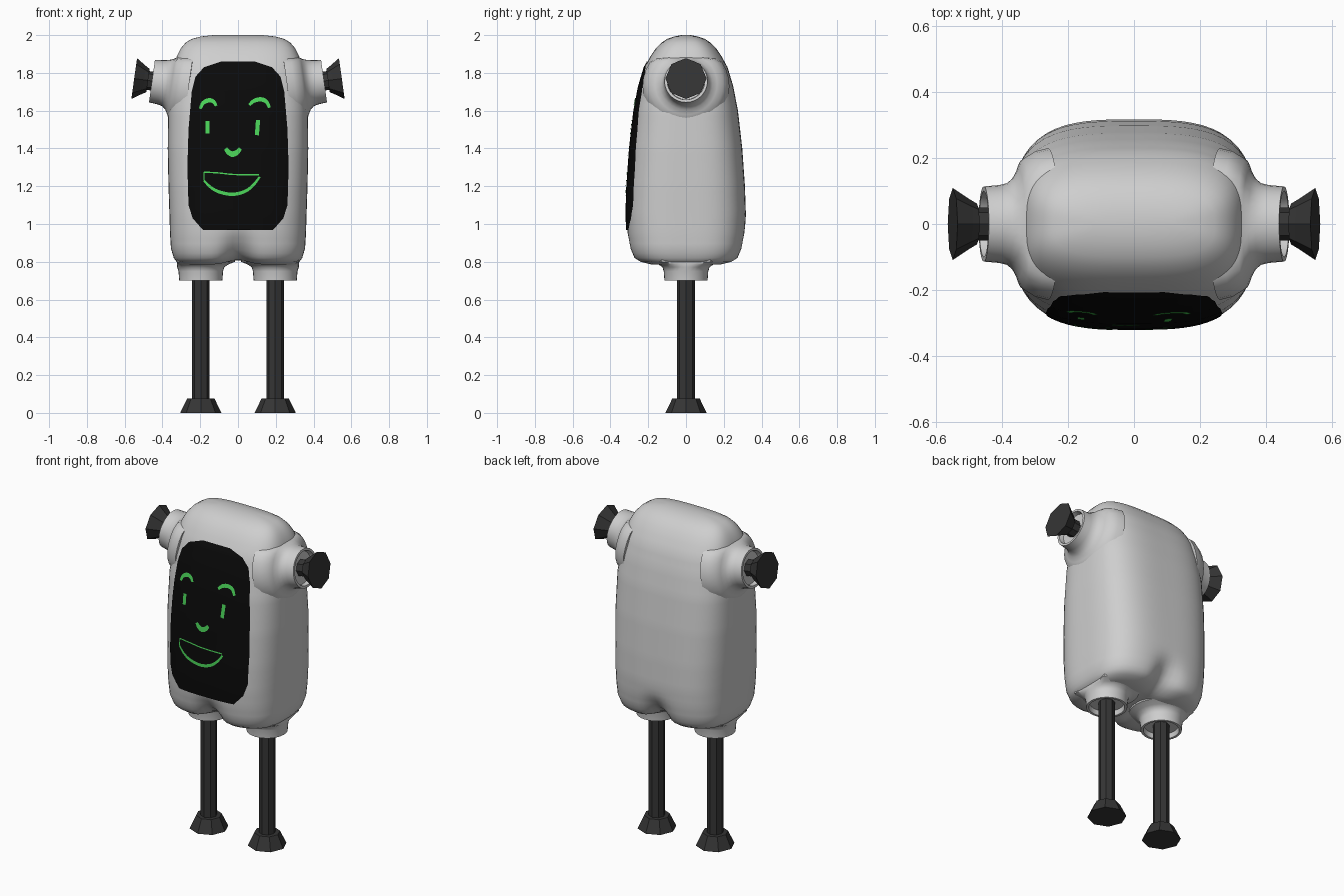
import bpy, bmesh, math
from mathutils import Matrix, Vector

if "Cube" in bpy.data.objects:
    bpy.data.objects.remove(bpy.data.objects["Cube"])


def material(name, rgb):
    m = bpy.data.materials.new(name)
    m.diffuse_color = (*rgb, 1)
    m.use_nodes = True
    m.node_tree.nodes["Principled BSDF"].inputs["Base Color"].default_value = m.diffuse_color
    return m


SHELL = material("light_grey", (0.62, 0.62, 0.62))
DARK = material("charcoal", (0.035, 0.035, 0.035))
GLASS = material("screen_black", (0.003, 0.003, 0.003))
GREEN = material("bright_green", (0.07, 0.66, 0.10))


def finish(bm, name, mat, angle=None, fix=True):
    if fix:
        bmesh.ops.recalc_face_normals(bm, faces=bm.faces)
    me = bpy.data.meshes.new(name)
    bm.to_mesh(me)
    bm.free()
    me.materials.append(mat)
    if angle:
        for p in me.polygons:
            p.use_smooth = True
        me.set_sharp_from_angle(angle=math.radians(angle))
    ob = bpy.data.objects.new(name, me)
    bpy.context.collection.objects.link(ob)
    return ob


def lerp_table(table, z):
    """Interpolate rows of (z, values...) sorted by rising z."""
    if z <= table[0][0]:
        return table[0][1:]
    for a, b in zip(table, table[1:]):
        if z <= b[0]:
            t = (z - a[0]) / (b[0] - a[0])
            return [p + (q - p) * t for p, q in zip(a[1:], b[1:])]
    return table[-1][1:]


def loft(bm, rings, caps=True):
    rows = [[bm.verts.new(p) for p in r] for r in rings]
    n = len(rows[0])
    for a, b in zip(rows, rows[1:]):
        for i in range(n):
            bm.faces.new((a[i], a[(i + 1) % n], b[(i + 1) % n], b[i]))
    if caps:
        bm.faces.new(rows[0][::-1])
        bm.faces.new(rows[-1])


def lathe(name, profile, sides, mat, matrix, angle=None, tweak=None):
    bm = bmesh.new()
    rings = []
    for r, d in profile:
        ring = []
        for i in range(sides):
            a = math.tau * i / sides
            v = matrix @ Vector((r * math.cos(a), r * math.sin(a), d))
            ring.append(tweak(v) if tweak else v)
        rings.append(ring)
    loft(bm, rings)
    return finish(bm, name, mat, angle)


# Body: stacked rounded-rectangle sections (height, half width, half depth)
BODY = [(0.785, 0.30, 0.19), (0.80, 0.325, 0.25), (0.82, 0.34, 0.28),
        (0.87, 0.355, 0.30), (0.95, 0.36, 0.312), (1.05, 0.363, 0.317),
        (1.2, 0.368, 0.312), (1.4, 0.372, 0.298), (1.6, 0.37, 0.275),
        (1.73, 0.357, 0.25), (1.83, 0.34, 0.22), (1.89, 0.323, 0.187),
        (1.93, 0.303, 0.16), (1.96, 0.277, 0.13), (1.98, 0.245, 0.1),
        (1.993, 0.195, 0.062), (2.0, 0.13, 0.025)]
N = 3.2


def body_ring(z, hx, hy, sides=80):
    ring = []
    for i in range(sides):
        a = math.tau * i / sides
        c, s = math.cos(a), math.sin(a)
        r = (abs(c) ** N + abs(s) ** N) ** (-1 / N)
        x, y = hx * r * c, hy * r * s
        # cleft between the legs
        t = min(1, max(0, (1.0 - z) / 0.2)) ** 1.5
        g = t * math.exp(-(x / 0.075) ** 2)
        ring.append((x, y * (1 - 0.3 * g), z + 0.025 * g))
    return ring


bm = bmesh.new()
heights = []
for a, b in zip(BODY, BODY[1:]):
    steps = max(1, round((b[0] - a[0]) / 0.03))
    heights += [a[0] + (b[0] - a[0]) * k / steps for k in range(steps)]
heights.append(BODY[-1][0])
under = [body_ring(0.785, 0.30 * k, 0.19 * k) for k in (0.1, 0.4, 0.75)]
loft(bm, under + [body_ring(z, *lerp_table(BODY, z)) for z in heights])
finish(bm, "body", SHELL, 50)


def on_front(x, z, lift):
    hx, hy = lerp_table(BODY, z)
    return (x, -hy * (1 - min(1, abs(x) / hx) ** N) ** (1 / N) - lift, z)


# Face screen: black panel following the curved front
OUTLINE = [(0.968, 0.185), (1.03, 0.24), (1.1, 0.262), (1.3, 0.268),
           (1.5, 0.262), (1.7, 0.245), (1.78, 0.225), (1.83, 0.18), (1.86, 0.09)]
bm = bmesh.new()
rows = []
levels = sorted({0.968 + 0.892 * k / 40 for k in range(41)} | {o[0] for o in OUTLINE})
for z in levels:
    w = lerp_table(OUTLINE, z)[0]
    rows.append([bm.verts.new(on_front(w * (j / 10 - 1), z, 0.004)) for j in range(21)])
for a, b in zip(rows, rows[1:]):
    for j in range(20):
        bm.faces.new((a[j], a[j + 1], b[j + 1], b[j]))
finish(bm, "face_screen", GLASS, 50, fix=False)


# Glowing features: thin ribbons drawn on the screen
def stroke(name, pts, width, taper=0.6):
    path = []
    for k in range(len(pts) - 1):
        p0, p1, p2, p3 = (Vector(pts[min(max(k + o, 0), len(pts) - 1)]) for o in (-1, 0, 1, 2))
        for j in range(5):
            t = j / 5
            path.append(0.5 * (2 * p1 + (p2 - p0) * t + (2 * p0 - 5 * p1 + 4 * p2 - p3) * t * t
                               + (3 * p1 - p0 - 3 * p2 + p3) * t ** 3))
    path.append(Vector(pts[-1]))
    bm = bmesh.new()
    pairs = []
    for i, p in enumerate(path):
        d = (path[min(i + 1, len(path) - 1)] - path[max(i - 1, 0)]).normalized()
        f = i / (len(path) - 1)
        h = width / 2 * (taper + (1 - taper) * math.sin(math.pi * f))
        side = Vector((-d.y, d.x)) * h
        pairs.append([bm.verts.new(on_front(*(p + k * side), 0.008)) for k in (-1, 1)])
    for a, b in zip(pairs, pairs[1:]):
        bm.faces.new((a[0], b[0], b[1], a[1]))
    finish(bm, name, GREEN, fix=False)


stroke("left_brow", [(-.20, 1.61), (-.185, 1.64), (-.155, 1.655), (-.13, 1.648), (-.115, 1.625)], .023)
stroke("right_brow", [(.06, 1.63), (.085, 1.652), (.12, 1.66), (.15, 1.648), (.167, 1.615)], .023)
stroke("left_eye", [(-.161, 1.48), (-.161, 1.545)], .022, 1)
stroke("right_eye", [(.100, 1.47), (.106, 1.55)], .022, 1)
stroke("nose", [(-.066, 1.40), (-.05, 1.38), (-.028, 1.37), (-.005, 1.38), (.013, 1.4)], .03)
stroke("lower_lip", [(-.18, 1.23), (-.145, 1.195), (-.10, 1.17), (-.03, 1.157),
                     (.035, 1.172), (.08, 1.205), (.115, 1.25)], .018)
stroke("upper_lip", [(-.18, 1.275), (-.10, 1.27), (-.02, 1.262), (.11, 1.26)], .007, 1)
stroke("mouth_corner", [(-.18, 1.275), (-.18, 1.23)], .007, 1)


# Limbs, one set per side
def flatten_shoulder(v):
    if v.z > 1.868:
        v.z = 1.868 + (v.z - 1.868) * 0.3
    return v


def narrow_hip(v):
    v.x = max(-0.322, min(0.322, v.x))
    return v


for s, side in ((-1, "left"), (1, "right")):
    arm = Matrix.Translation((s * 0.30, 0, 1.735)) @ Matrix.Rotation(s * math.radians(82), 4, 'Y')
    lathe(side + "_shoulder_collar",
          [(.04, .13), (.095, .13), (.1, .157), (.114, .157), (.118, .11), (.124, .085),
           (.14, .066), (.165, .052), (.195, .04), (.22, 0), (.23, -.04)],
          32, SHELL, arm, 40, flatten_shoulder)
    lathe(side + "_wrist", [(.05, .12), (.05, .19)], 8, DARK, arm)
    lathe(side + "_hand", [(.062, .178), (.075, .20), (.109, .252)], 8, DARK, arm)

    leg = Matrix.Translation((s * 0.197, 0, 0))
    lathe(side + "_hip_collar",
          [(.04, .73), (.095, .73), (.1, .70), (.114, .70), (.118, .75), (.125, .772),
           (.145, .785), (.18, .80), (.19, .83)],
          32, SHELL, leg, 40, narrow_hip)
    lathe(side + "_leg", [(.047, .05), (.047, .74)], 8, DARK, leg)
    lathe(side + "_foot", [(.109, 0), (.072, .077)], 8, DARK, leg)
